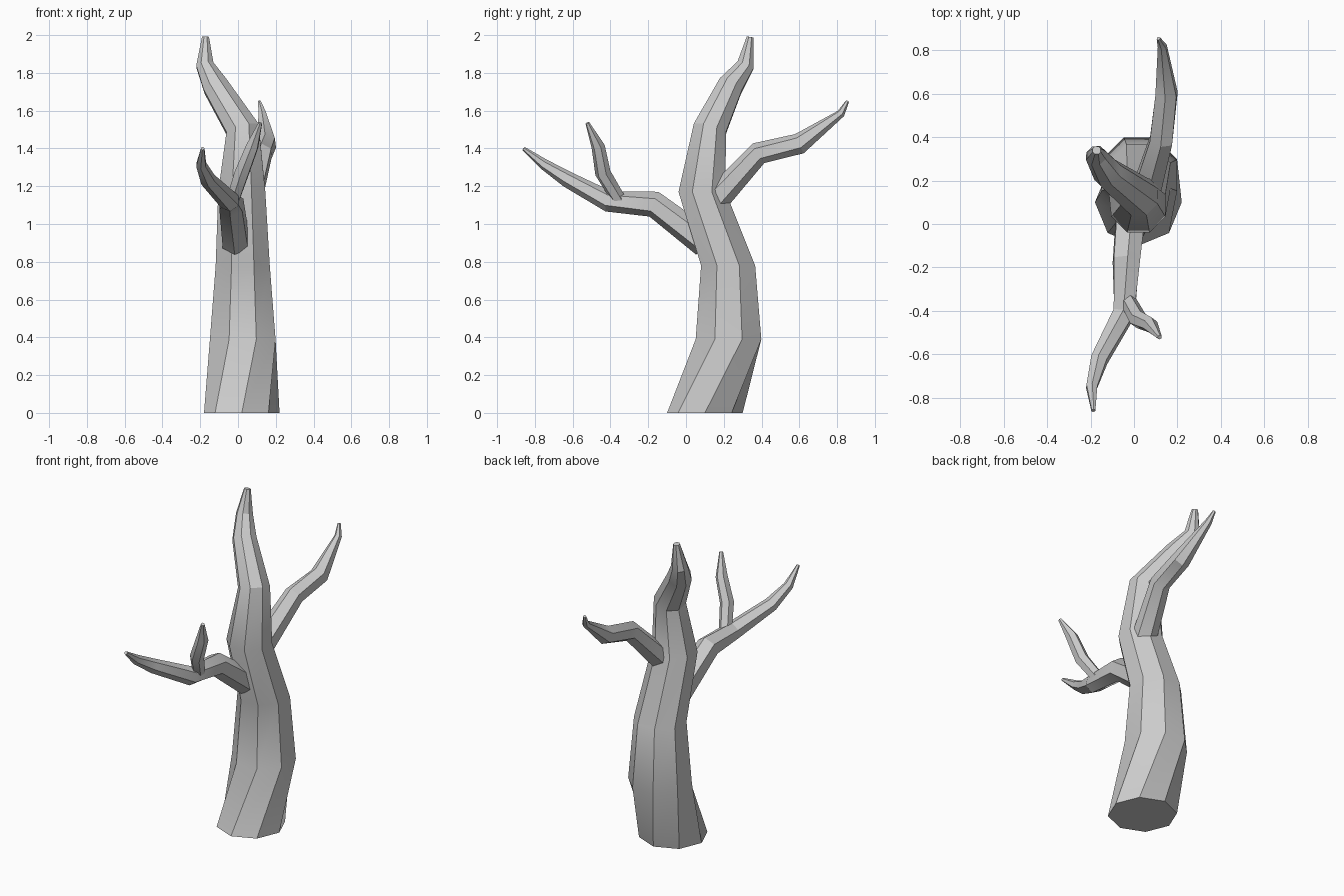
import bpy, bmesh, math
from mathutils import Vector

if "Cube" in bpy.data.objects:
    bpy.data.objects.remove(bpy.data.objects["Cube"])


def limb(name, sides, rings, flat=0, twists=()):
    """Faceted tapered tube. rings: (x, y, z, radius); first `flat` rings stay level."""
    pts = [Vector(r[:3]) for r in rings]
    up = Vector((0, 0, 1))
    bm = bmesh.new()
    loops = []
    for i, p in enumerate(pts):
        before = (p - pts[i - 1]).normalized() if i else Vector()
        after = (pts[i + 1] - p).normalized() if i < len(pts) - 1 else Vector()
        q = up.rotation_difference(up if i < flat else (before + after).normalized())
        twist = math.radians(twists[i]) if i < len(twists) else math.radians(22.5)
        loop = []
        for k in range(sides):
            a = twist + math.tau * k / sides
            offset = Vector((math.cos(a), math.sin(a), 0)) * rings[i][3]
            loop.append(bm.verts.new(p + q @ offset))
        loops.append(loop)
    for lo, hi in zip(loops, loops[1:]):
        for k in range(sides):
            n = (k + 1) % sides
            bm.faces.new((lo[k], lo[n], hi[n], hi[k]))
    bm.faces.new(loops[0][::-1])
    bm.faces.new(loops[-1])
    mesh = bpy.data.meshes.new(name)
    bm.to_mesh(mesh)
    bm.free()
    obj = bpy.data.objects.new(name, mesh)
    bpy.context.collection.objects.link(obj)
    bpy.ops.object.select_all(action='DESELECT')
    obj.select_set(True)
    bpy.context.view_layer.objects.active = obj
    bpy.ops.object.shade_smooth_by_angle(angle=math.radians(30))
    return obj


# Crooked trunk, ending in the leader
limb("trunk", 8, [
    (0.02, 0.10, 0.00, 0.20),
    (0.025, 0.225, 0.39, 0.188),
    (0.025, 0.223, 0.78, 0.155),
    (0.02, 0.085, 1.17, 0.135),
    (0.025, 0.125, 1.50, 0.095),
    (-0.12, 0.235, 1.73, 0.072),
    (-0.175, 0.315, 1.84, 0.05),
    (-0.172, 0.34, 1.99, 0.02)], flat=4, twists=(0,))

# Rear branch
limb("rear_branch", 6, [
    (0.05, 0.13, 1.10, 0.075),
    (0.125, 0.385, 1.375, 0.06),
    (0.15, 0.60, 1.425, 0.056),
    (0.13, 0.82, 1.585, 0.022),
    (0.113, 0.855, 1.65, 0.009)])

# Front branch
limb("front_branch", 6, [
    (-0.01, 0.10, 0.90, 0.078),
    (-0.035, -0.17, 1.105, 0.07),
    (-0.045, -0.41, 1.12, 0.056),
    (-0.16, -0.625, 1.235, 0.043),
    (-0.195, -0.75, 1.315, 0.029),
    (-0.187, -0.86, 1.40, 0.010)])

# Small upright twig on the front branch
limb("twig", 6, [
    (-0.03, -0.35, 1.12, 0.038),
    (0.02, -0.44, 1.27, 0.042),
    (0.075, -0.465, 1.41, 0.036),
    (0.118, -0.522, 1.535, 0.011)])
